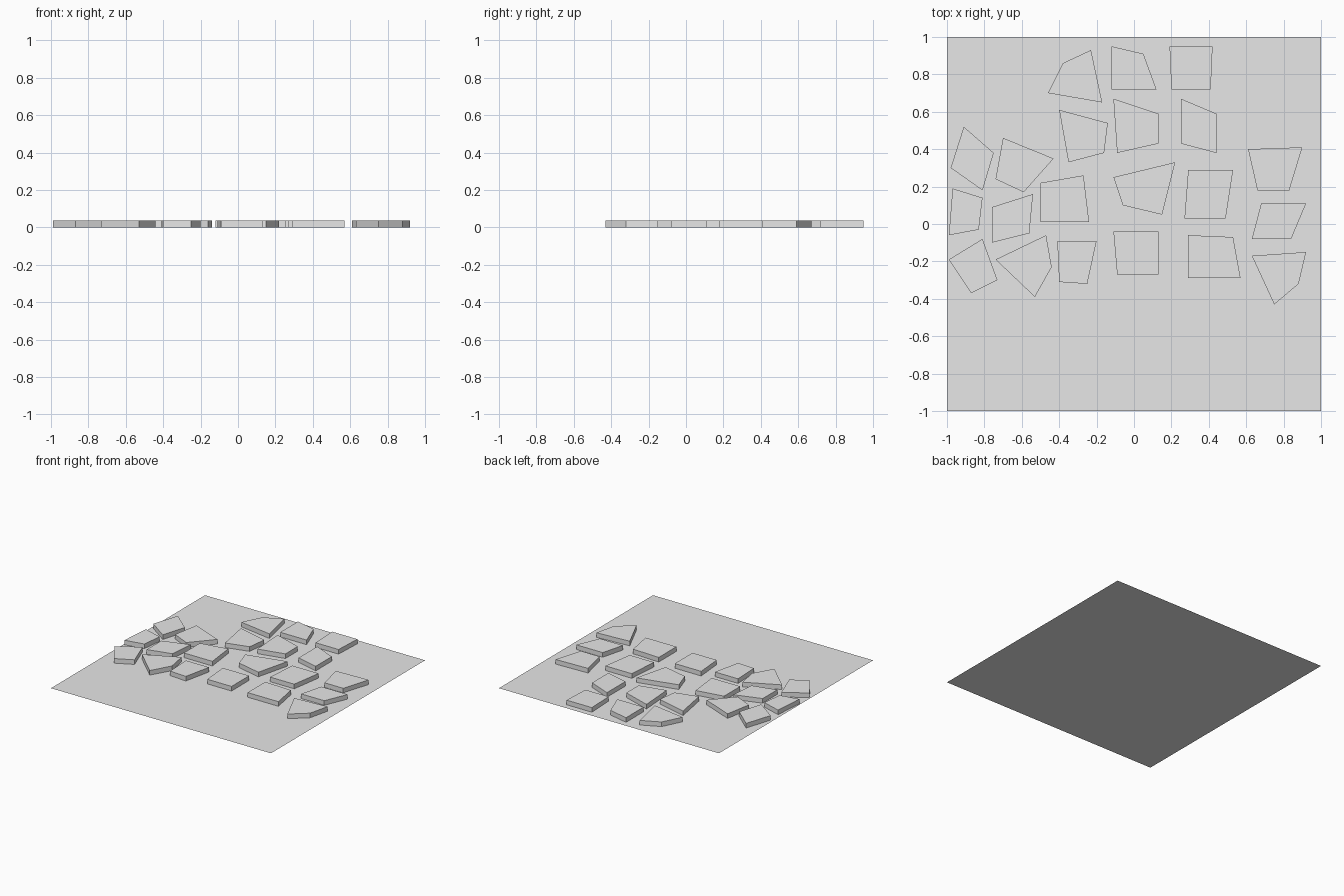
import bpy
import bmesh

default_cube = bpy.data.objects.get("Cube")
if default_cube:
    bpy.data.objects.remove(default_cube, do_unlink=True)

THICKNESS = 0.038

# One plain grey for everything
stone = bpy.data.materials.new("light_grey_stone")
stone.use_nodes = True
grey = (0.8, 0.8, 0.8, 1.0)
stone.diffuse_color = grey
stone.node_tree.nodes["Principled BSDF"].inputs["Base Color"].default_value = grey


def add_object(name, bm):
    """Turn a bmesh into a named, flat shaded object with the stone material."""
    mesh = bpy.data.meshes.new(name)
    bm.to_mesh(mesh)
    bm.free()
    mesh.materials.append(stone)
    scene_object = bpy.data.objects.new(name, mesh)
    bpy.context.collection.objects.link(scene_object)
    return scene_object


def add_ground():
    """Thin square sheet the paving rests on."""
    bm = bmesh.new()
    bmesh.ops.create_grid(bm, x_segments=1, y_segments=1, size=1.0)
    add_object("ground_sheet", bm)


def add_slab(name, outline):
    """Raise an outline off the ground; its underside is the ground sheet itself."""
    bm = bmesh.new()
    # outlines run clockwise, so reverse them to face upward
    corners = [bm.verts.new((x, y, 0.0)) for x, y in reversed(outline)]
    base = bm.faces.new(corners)
    raised = bmesh.ops.extrude_face_region(bm, geom=[base])["geom"]
    top = [item for item in raised if isinstance(item, bmesh.types.BMVert)]
    bmesh.ops.translate(bm, verts=top, vec=(0.0, 0.0, THICKNESS))
    bmesh.ops.recalc_face_normals(bm, faces=bm.faces[:])
    # drop the hidden face lying on the ground
    hidden = [f for f in bm.faces if all(v.co.z < THICKNESS / 2 for v in f.verts)]
    bmesh.ops.delete(bm, geom=hidden, context="FACES_ONLY")
    add_object(name, bm)


# Paving leading to the back edge
back_path = [
    [(-.38, .86), (-.23, .93), (-.17, .65), (-.46, .70)],
    [(-.12, .95), (.05, .91), (.12, .72), (-.12, .72)],
    [(.19, .95), (.42, .95), (.41, .72), (.20, .72)],
    [(-.40, .61), (-.14, .54), (-.16, .38), (-.35, .33)],
    [(-.11, .67), (.13, .59), (.13, .43), (-.09, .38)],
    [(.25, .67), (.44, .59), (.44, .38), (.25, .43)],
]

# Paving fanning out at the right-hand edge
right_path = [
    [(-.91, .52), (-.75, .38), (-.81, .18), (-.98, .30)],
    [(-.70, .46), (-.43, .35), (-.59, .17), (-.74, .24)],
    [(-.97, .19), (-.81, .14), (-.83, -.03), (-.99, -.06)],
    [(-.76, .09), (-.54, .16), (-.56, -.05), (-.76, -.10)],
    [(-.74, -.19), (-.47, -.06), (-.44, -.23), (-.53, -.39)],
    [(-.99, -.19), (-.81, -.08), (-.73, -.30), (-.87, -.37)],
]

# Paving where the paths cross
crossing = [
    [(-.50, .22), (-.27, .26), (-.24, .01), (-.50, .01)],
    [(-.11, .25), (.22, .33), (.15, .05), (-.06, .10)],
    [(.29, .29), (.53, .29), (.49, .03), (.27, .03)],
    [(.29, -.06), (.53, -.07), (.57, -.29), (.29, -.29)],
    [(-.11, -.04), (.13, -.04), (.13, -.27), (-.09, -.27)],
    [(-.41, -.09), (-.20, -.09), (-.25, -.32), (-.40, -.31)],
]

# Paving toward the left-hand edge
left_path = [
    [(.61, .40), (.90, .41), (.83, .18), (.66, .18)],
    [(.68, .11), (.92, .11), (.84, -.08), (.63, -.08)],
    [(.63, -.17), (.92, -.15), (.88, -.32), (.75, -.43)],
]

add_ground()
groups = {
    "back_path_slab": back_path,
    "right_path_slab": right_path,
    "crossing_slab": crossing,
    "left_path_slab": left_path,
}
for group_name, outlines in groups.items():
    for number, outline in enumerate(outlines, start=1):
        add_slab(f"{group_name}_{number}", outline)
